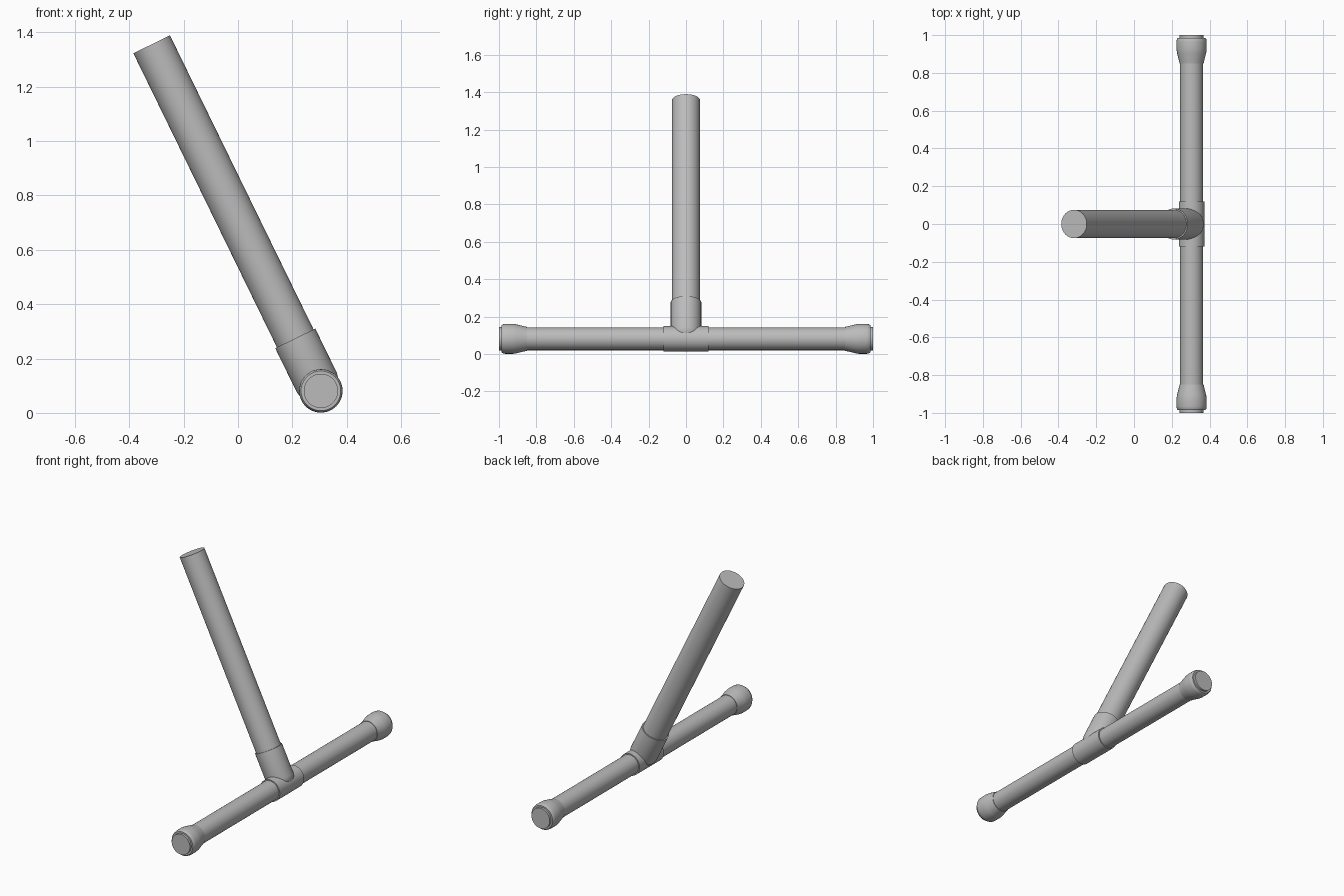
import bpy, bmesh, math
from mathutils import Vector

cube = bpy.data.objects.get("Cube")
if cube:
    bpy.data.objects.remove(cube, do_unlink=True)

grey = bpy.data.materials.new("pipe_grey")
grey.use_nodes = True
colour = (0.5, 0.5, 0.5, 1)
grey.diffuse_color = colour
grey.node_tree.nodes["Principled BSDF"].inputs["Base Color"].default_value = colour

SIDES = 48


def turned(name, profile, origin, direction):
    """Closed solid of (radius, distance) rings turned around an axis."""
    bm = bmesh.new()
    rings = []
    for r, d in profile:
        rings.append([bm.verts.new((r * math.cos(t), r * math.sin(t), d))
                      for t in (2 * math.pi * i / SIDES for i in range(SIDES))])
    for a, b in zip(rings, rings[1:]):
        for i in range(SIDES):
            j = (i + 1) % SIDES
            bm.faces.new((a[i], a[j], b[j], b[i]))
    bm.faces.new(rings[0][::-1])
    bm.faces.new(rings[-1])
    bmesh.ops.recalc_face_normals(bm, faces=bm.faces)
    mesh = bpy.data.meshes.new(name)
    bm.to_mesh(mesh)
    bm.free()
    mesh.materials.append(grey)
    obj = bpy.data.objects.new(name, mesh)
    bpy.context.collection.objects.link(obj)
    obj.location = origin
    obj.rotation_euler = Vector(direction).to_track_quat('Z', 'Y').to_euler()
    bpy.ops.object.select_all(action='DESELECT')
    obj.select_set(True)
    bpy.context.view_layer.objects.active = obj
    bpy.ops.object.shade_smooth_by_angle(angle=math.radians(35))
    return obj


hub = Vector((0.305, 0, 0.081))
back = Vector((0, 1, 0))
lean = Vector((-0.439, 0, 0.899))

# Crossbar and the tee sleeve around its middle
turned("crossbar", [(0.061, -0.9), (0.061, 0.9)], hub, back)
turned("tee_sleeve", [(0.068, -0.12), (0.068, 0.12)], hub, back)

# Leaning tube and the collar that holds it
turned("tee_collar", [(0.068, 0), (0.078, 0.015), (0.082, 0.035), (0.082, 0.215)], hub, lean)
turned("leaning_tube", [(0.075, 0.1), (0.075, 1.419)], hub, lean)

# Flared end caps with a raised end disc
cap = [(0.064, 0.85), (0.067, 0.865), (0.077, 0.905), (0.08, 0.925), (0.08, 0.965),
       (0.078, 0.978), (0.073, 0.986), (0.063, 0.986), (0.063, 1.0)]
for name, side in (("front_cap", -1), ("back_cap", 1)):
    turned(name, cap, hub, back * side)
